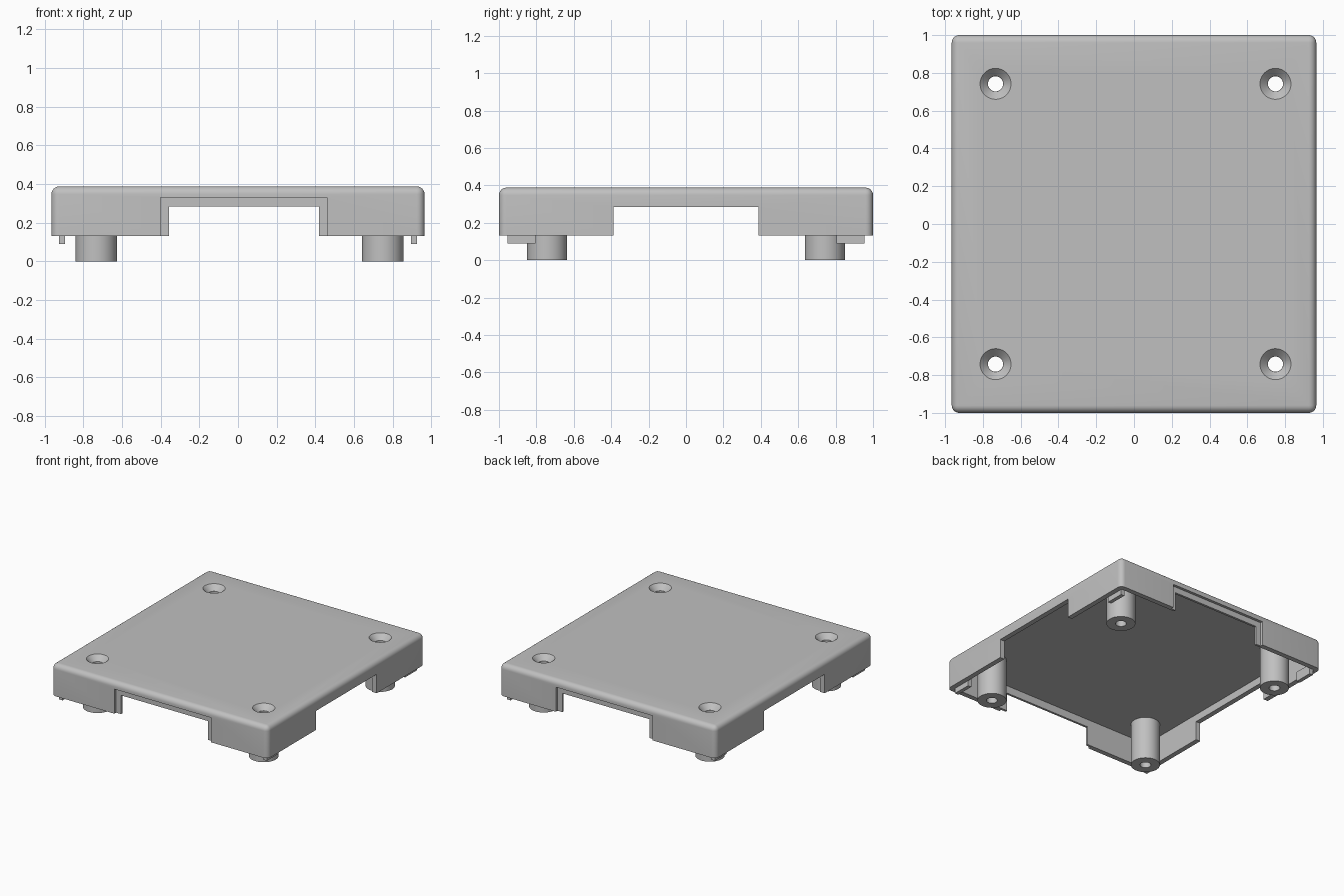
import bpy
import bmesh
from math import radians, tau
from mathutils import Matrix, Vector

if "Cube" in bpy.data.objects:
    bpy.data.objects.remove(bpy.data.objects["Cube"], do_unlink=True)

W, D, TOP, RIM = 0.965, 1.0, 0.388, 0.132      # half width, half depth, heights
WALL, CEIL = 0.04, 0.345
SCREWS = [(x, y) for x in (-0.733, 0.749) for y in (-0.742, 0.742)]

grey = bpy.data.materials.new("light_grey_plastic")
grey.use_nodes = True
colour = (0.53, 0.53, 0.53, 1)
grey.diffuse_color = colour
grey.node_tree.nodes["Principled BSDF"].inputs["Base Color"].default_value = colour


def finish(name, bm):
    bmesh.ops.recalc_face_normals(bm, faces=bm.faces)
    mesh = bpy.data.meshes.new(name)
    bm.to_mesh(mesh)
    bm.free()
    mesh.materials.append(grey)
    ob = bpy.data.objects.new(name, mesh)
    bpy.context.scene.collection.objects.link(ob)
    return ob


def box_bm(lo, hi):
    lo, hi = Vector(lo), Vector(hi)
    bm = bmesh.new()
    bmesh.ops.create_cube(bm, size=1, matrix=Matrix.Translation((lo + hi) / 2)
                          @ Matrix.Diagonal((*(hi - lo), 1)))
    return bm


def box(name, lo, hi):
    return finish(name, box_bm(lo, hi))


def lathe(name, profile, at, closed=False):
    """Revolve (radius, height) points around a vertical axis."""
    bm = bmesh.new()
    vs = [bm.verts.new((at[0] + r, at[1], z)) for r, z in profile]
    edges = [bm.edges.new(pair) for pair in zip(vs, vs[1:])]
    if closed:
        edges.append(bm.edges.new((vs[-1], vs[0])))
    bmesh.ops.spin(bm, geom=vs + edges, cent=(*at, 0), axis=(0, 0, 1),
                   angle=tau, steps=48, use_duplicate=False)
    bmesh.ops.remove_doubles(bm, verts=bm.verts, dist=1e-5)
    return finish(name, bm)


def cut(target, cutter):
    """Subtract the cutter, bake the result and drop the cutter."""
    mod = target.modifiers.new("cut", "BOOLEAN")
    mod.operation, mod.solver, mod.object = "DIFFERENCE", "EXACT", cutter
    dg = bpy.context.evaluated_depsgraph_get()
    baked = bpy.data.meshes.new_from_object(target.evaluated_get(dg))
    target.modifiers.clear()
    target.data = baked
    bpy.data.objects.remove(cutter, do_unlink=True)


def smooth(ob):
    bpy.ops.object.select_all(action="DESELECT")
    ob.select_set(True)
    bpy.context.view_layer.objects.active = ob
    bpy.ops.object.shade_smooth_by_angle(angle=radians(30))


# Cover: block with rounded top and corner edges, open underneath
bm = box_bm((-W, -D, RIM), (W, D, TOP))
rounded = [e for e in bm.edges if max(v.co.z for v in e.verts) > TOP - 0.01]
bmesh.ops.bevel(bm, geom=rounded, offset=0.04, segments=6, profile=0.5, affect="EDGES")
cover = finish("cover", bm)
cut(cover, box("cavity", (WALL - W, WALL - D, 0), (W - WALL, D - WALL, CEIL)))

# Openings through the side walls and the front and back walls
cut(cover, box("side_opening", (-2, -0.388, 0), (2, 0.388, 0.285)))
cut(cover, box("end_opening", (-0.358, -2, 0), (0.418, 2, 0.283)))

# Shallow outer recess around the front and back openings
for s in (-1, 1):
    y0, y1 = sorted((s * (D - 0.022), s * 2))
    cut(cover, box("recess", (-0.402, y0, 0), (0.46, y1, 0.33)))

# Countersunk screw holes and hollow screw posts
for i, at in enumerate(SCREWS, 1):
    cut(cover, lathe("screw_hole", [(0, 0.2), (0.04, 0.2), (0.04, CEIL), (0.082, TOP),
                                    (0.082, 0.5), (0, 0.5)], at))
    smooth(lathe(f"screw_post_{i}", [(0.04, 0), (0.107, 0), (0.107, CEIL + 0.001),
                                     (0.04, CEIL + 0.001)], at, closed=True))
smooth(cover)

# Locating tabs inside the side walls near each corner
for sx, side in ((-1, "right"), (1, "left")):
    for sy, end in ((-1, "front"), (1, "back")):
        xs = sorted((sx * 0.895, sx * (W - WALL + 0.001)))
        ys = sorted((sy * 0.805, sy * 0.955))
        box(f"locating_tab_{end}_{side}", (xs[0], ys[0], 0.09), (xs[1], ys[1], 0.17))
